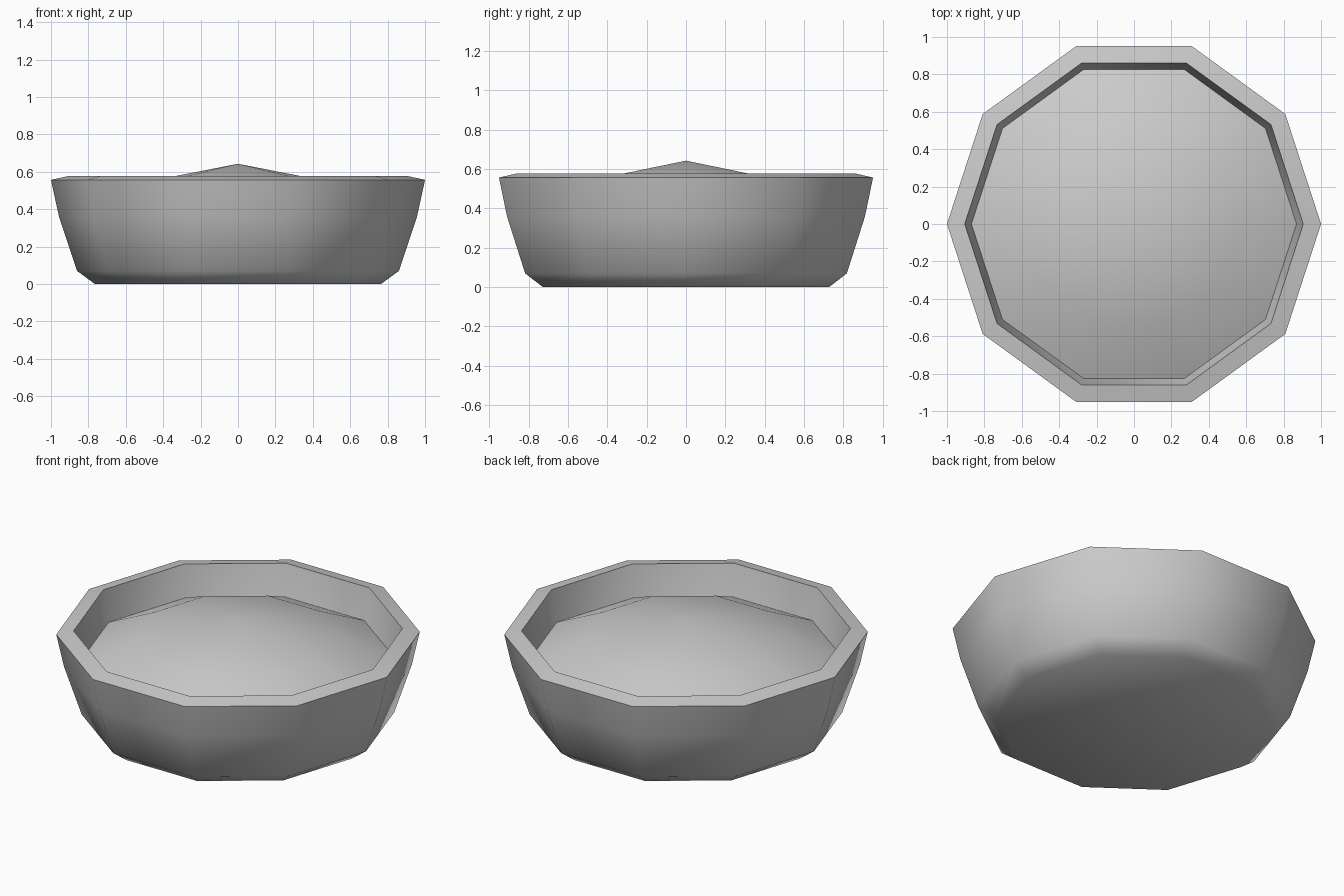
import bpy, bmesh
from math import cos, sin, tau, radians

if "Cube" in bpy.data.objects:
    bpy.data.objects.remove(bpy.data.objects["Cube"])

SIDES = 10


def lathe(name, profile):
    """Revolve (radius, z) points into a ten-sided shell; radius 0 makes a pole."""
    bm = bmesh.new()
    rings = []
    for r, z in profile:
        n = 1 if r == 0 else SIDES
        rings.append([bm.verts.new((r * cos(tau * i / SIDES), r * sin(tau * i / SIDES), z))
                      for i in range(n)])
    for a, b in zip(rings, rings[1:]):
        for i in range(SIDES):
            j = (i + 1) % SIDES
            if len(a) == 1:
                bm.faces.new((a[0], b[j], b[i]))
            elif len(b) == 1:
                bm.faces.new((a[i], a[j], b[0]))
            else:
                bm.faces.new((a[i], a[j], b[j], b[i]))
    bmesh.ops.recalc_face_normals(bm, faces=bm.faces)
    mesh = bpy.data.meshes.new(name)
    bm.to_mesh(mesh)
    bm.free()
    obj = bpy.data.objects.new(name, mesh)
    bpy.context.collection.objects.link(obj)
    bpy.ops.object.select_all(action='DESELECT')
    obj.select_set(True)
    bpy.context.view_layer.objects.active = obj
    bpy.ops.object.shade_smooth_by_angle(angle=radians(50))
    return obj


# Bowl: base, chamfer, flared wall, sloped rim, then the inside surface
lathe("bowl", [(0, 0), (0.765, 0), (0.86, 0.07), (0.957, 0.36), (1.0, 0.557),
               (0.905, 0.578), (0.868, 0.385), (0.79, 0.13), (0.70, 0.08), (0, 0.08)])

# Contents: closed, gently mounded filling
lathe("filling", [(0, 0.36), (0.86, 0.36), (0.87, 0.39), (0.565, 0.532), (0, 0.643)])
